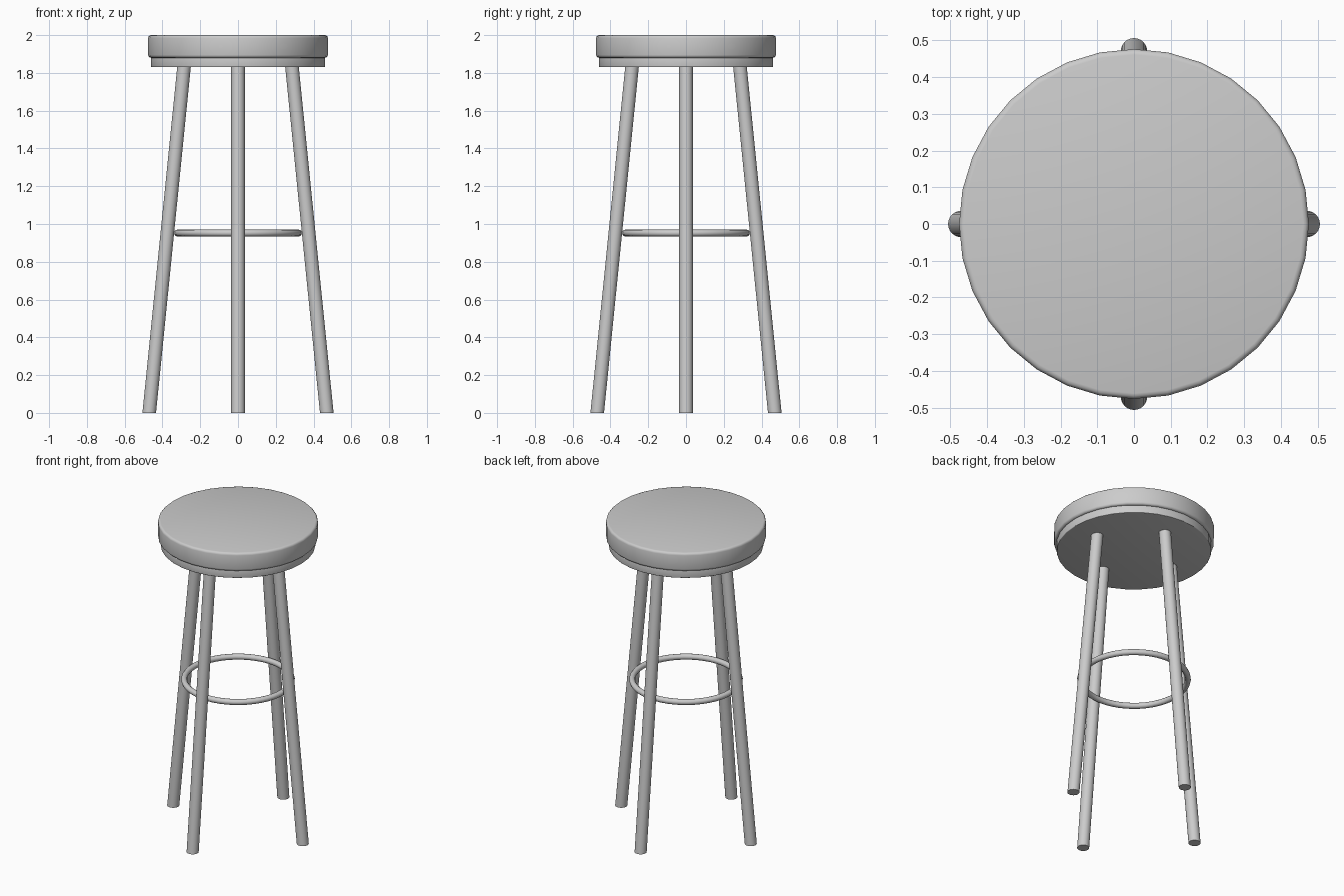
import bpy, bmesh, math
from mathutils import Vector

if "Cube" in bpy.data.objects:
    bpy.data.objects.remove(bpy.data.objects["Cube"])


def finish(name, bm, angle=40):
    mesh = bpy.data.meshes.new(name)
    bmesh.ops.recalc_face_normals(bm, faces=bm.faces)
    bm.to_mesh(mesh)
    bm.free()
    ob = bpy.data.objects.new(name, mesh)
    bpy.context.collection.objects.link(ob)
    bpy.ops.object.select_all(action='DESELECT')
    ob.select_set(True)
    bpy.context.view_layer.objects.active = ob
    bpy.ops.object.shade_smooth_by_angle(angle=math.radians(angle))
    return ob


def disc(name, radius, z0, z1, bevel):
    bm = bmesh.new()
    bmesh.ops.create_cone(bm, cap_ends=True, segments=32, radius1=radius,
                          radius2=radius, depth=z1 - z0)
    bmesh.ops.translate(bm, verts=bm.verts, vec=(0, 0, (z0 + z1) / 2))
    rims = [e for e in bm.edges if abs(e.verts[0].co.z - e.verts[1].co.z) < 1e-4]
    bmesh.ops.bevel(bm, geom=rims, offset=bevel, segments=3, profile=0.5,
                    affect='EDGES')
    return finish(name, bm)


def leg(name, angle):
    # splayed round leg, its ends cut level with the floor
    out = Vector((math.cos(angle), math.sin(angle), 0))
    bottom, top = 0.47, 0.285
    height = 1.84
    bm = bmesh.new()
    bmesh.ops.create_cone(bm, cap_ends=True, segments=24, radius1=0.036,
                          radius2=0.036, depth=height)
    for v in bm.verts:
        v.co.z += height / 2
        v.co += out * (bottom + (top - bottom) * v.co.z / height)
    return finish(name, bm)


# cushion and the base plate beneath it
disc("seat", 0.476, 1.88, 2.0, 0.015)
disc("seat_base", 0.46, 1.83, 1.885, 0.004)

# four legs
for i, side in enumerate(("right", "back", "left", "front")):
    leg(side + "_leg", i * math.pi / 2)

# round foot rest inside the legs
bpy.ops.mesh.primitive_torus_add(major_segments=48, minor_segments=12,
                                 major_radius=0.32, minor_radius=0.018,
                                 location=(0, 0, 0.952))
ring = bpy.context.object
ring.name = "foot_ring"
bpy.ops.object.shade_smooth()
